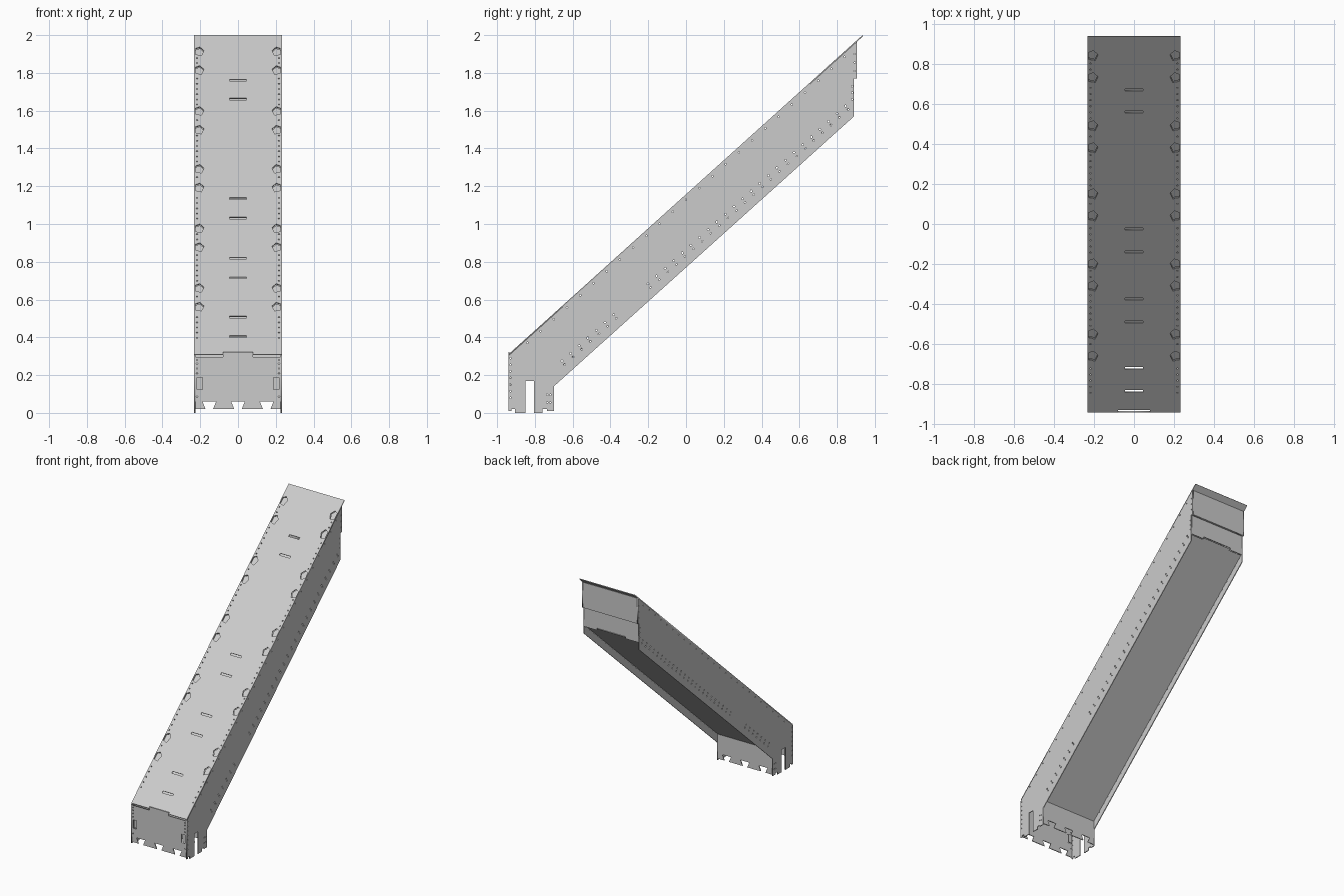
import bpy, math
from mathutils import Matrix, Vector

if "Cube" in bpy.data.objects:
    bpy.data.objects.remove(bpy.data.objects["Cube"])

T = 0.006                      # sheet thickness
W = 0.232                      # half width
SLOPE = math.atan2(2.0 - 0.31, 0.935 + 0.94)
C, S = math.cos(SLOPE), math.sin(SLOPE)
X, Y, Z = Vector((1, 0, 0)), Vector((0, 1, 0)), Vector((0, 0, 1))
UP = Vector((0, C, S))         # direction along the incline


def sheet(name, loops, origin, u, v, t=T):
    """Flat plate: first loop is the outline, the others are cut-outs (or islands)."""
    cu = bpy.data.curves.new(name, 'CURVE')
    cu.dimensions = '2D'
    cu.fill_mode = 'BOTH'
    cu.extrude = t / 2
    for pts in loops:
        sp = cu.splines.new('POLY')
        sp.points.add(len(pts) - 1)
        for p, (a, b) in zip(sp.points, pts):
            p.co = (a, b, 0, 1)
        sp.use_cyclic_u = True
    tmp = bpy.data.objects.new(name + "_outline", cu)
    bpy.context.collection.objects.link(tmp)
    dg = bpy.context.evaluated_depsgraph_get()
    me = bpy.data.meshes.new_from_object(tmp.evaluated_get(dg))
    bpy.data.objects.remove(tmp)
    ob = bpy.data.objects.new(name, me)
    bpy.context.collection.objects.link(ob)
    n = u.cross(v)
    m = Matrix((u, v, n)).transposed().to_4x4()
    m.translation = origin
    ob.matrix_world = m
    return ob


def rivet(a, b, r=0.0045):
    return [(a + r * math.cos(k * math.pi / 3), b + r * math.sin(k * math.pi / 3)) for k in range(6)]


def rect(a0, b0, a1, b1):
    return [(a0, b0), (a1, b0), (a1, b1), (a0, b1)]


def hook(side, v):
    shape = [(.180, .006), (.202, .034), (.226, .022), (.226, -.024), (.194, -.034)]
    return [(side * a, v + b) for a, b in shape]


def castle(top, z0=0.02):
    """Panel outline with three dovetail notches along its bottom edge."""
    w = W - T
    pts = [(-w, z0)]
    for c in (-.152, 0, .152):
        pts += [(c - .02, z0), (c - .036, .06), (c + .036, .06), (c + .02, z0)]
    return pts + [(w, z0)] + top


def slope_v(y):
    return (y + 0.94) / C


# sloping top cover with slots, edge hooks and rivet holes
L = slope_v(0.935)
hook_v = [slope_v(y) for y in (.84, .73, .49, .38, .15, .04, -.2, -.31, -.55, -.66)]
cover = [[(-W, 0), (-.08, 0), (-.08, .014), (.08, .014), (.08, 0), (W, 0), (W, L), (-W, L)]]
cover += [rect(-.044, slope_v(y) - .007, .044, slope_v(y) + .007)
          for y in (.67, .56, -.025, -.14, -.375, -.49, -.72, -.835)]
pads = []
for s in (-1, 1):
    pads += [hook(s, v) for v in hook_v]
    for k in range(57):
        v = .13 + k * .041
        if all(abs(v - h) > .045 for h in hook_v):
            cover.append(rivet(s * .217, v))
cover += pads
nrm = Vector((0, -S, C))
base = Vector((0, -.94, .31))
sheet("top_cover", cover, base - nrm * T / 2, X, UP)
sheet("cover_hook_tabs", pads, base - nrm * .013, X, UP)

# side walls with leg slot and rivet rows


def top_z(y):
    return .31 + (y + .94) * S / C - .008


def low_z(y):
    return .14 + (y + .70) * (1.57 - .14) / 1.59


wall = [[(-.94, 0.01), (-.925, 0.01), (-.925, .02), (-.905, .02), (-.905, 0), (-.85, 0), (-.85, .168),
         (-.806, .168), (-.806, 0), (-.76, 0), (-.76, .02), (-.735, .02), (-.735, .01), (-.70, .01),
         (-.70, .14), (.89, 1.57), (.89, 1.77), (.905, 1.77), (.905, top_z(.905)), (-.94, top_z(-.94))]]
for k in range(34):
    y = -.65 + k * .0455
    if not -.345 < y < -.23:
        for d in (-.009, .009):
            wall.append(rivet(y - d * .7, low_z(y) + .08 + d, .0055))
wall += [rivet(-.84 + k * .07, top_z(-.84 + k * .07) - .022) for k in range(25)]
wall += [rivet(-.93, .08 + k * .035) for k in range(7)]
wall += [rivet(y, z) for y in (-.735, -.718) for z in (.055, .095)]
wall += [rivet(.894, 1.81 + k * .045) for k in range(3)] + [rivet(.88, 1.66 + k * .035) for k in range(3)]
for name, s in (("left_wall", -1), ("right_wall", 1)):
    sheet(name, wall, Vector((s * (W - T / 2), 0, 0)), Y, Z)

# front panel with top tab, hooks and dovetail foot
w = W - T
front = [castle([(w, .297), (.08, .297), (.08, .322), (-.08, .322), (-.08, .297), (-w, .297)])]
front_tabs = [rect(min(s * .187, s * .216), .125, max(s * .187, s * .216), .188) for s in (-1, 1)]
front += front_tabs
front += [rivet(s * .217, z) for s in (-1, 1) for z in (.085, .21, .235, .26, .28)]
sheet("front_panel", front, Vector((0, -.94 + T / 2, 0)), X, Z)
sheet("front_hook_tabs", front_tabs, Vector((0, -.927, 0)), X, Z)

# short rear foot panel
sheet("foot_back_panel", [castle([(w, .205), (-w, .205)])], Vector((0, -.70 - T / 2, 0)), X, Z)

# recessed floor under the incline, with an end step for the joint
A = Vector((0, -.703, low_z(-.703) + .07))
B = Vector((0, .884, low_z(.884) + .07))
fl = (B - A).length
floor = [(-w, 0), (w, 0), (w, fl - .012), (.12, fl - .012), (.12, fl), (-.12, fl), (-.12, fl - .012), (-w, fl - .012)]
sheet("floor_plate", [floor], A, X, (B - A).normalized())

# stepped rear panels and the small shelf between them
lo = B.z
sheet("rear_lower_panel", [[(-w, lo - .012), (-.12, lo - .012), (-.12, lo + .004), (.12, lo + .004),
                            (.12, lo - .012), (w, lo - .012), (w, 1.775), (-w, 1.775)]],
      Vector((0, .89 - T / 2, 0)), X, Z)
sheet("rear_upper_panel", [rect(-w, 1.77, w, 1.962)], Vector((0, .905 - T / 2, 0)), X, Z)
sheet("rear_step", [rect(-w, .886, w, .904)], Vector((0, 0, 1.773)), X, Y)
